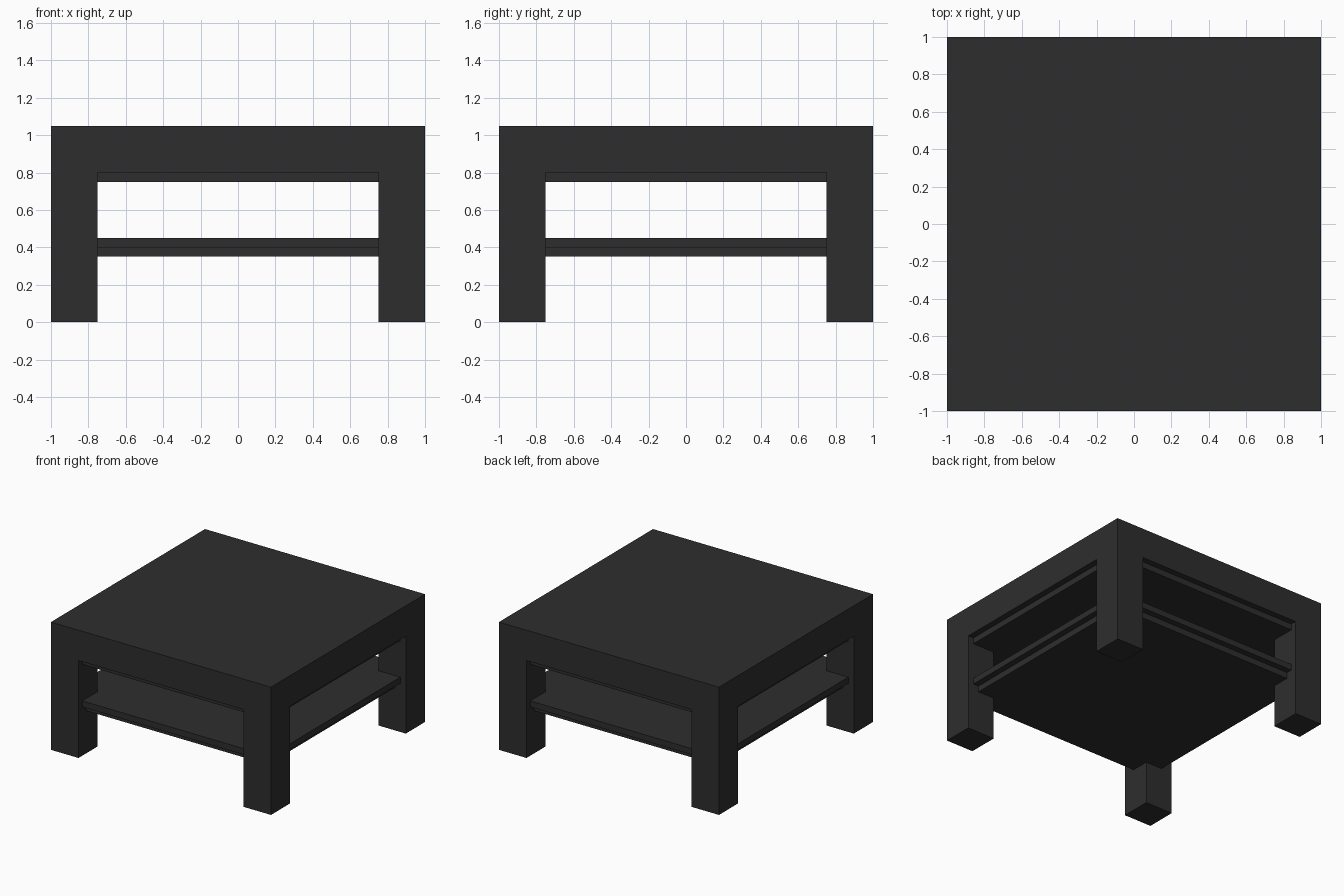
import bpy
import bmesh

if "Cube" in bpy.data.objects:
    bpy.data.objects.remove(bpy.data.objects["Cube"])

# One dark finish for the whole table
finish = bpy.data.materials.new("charcoal black")
finish.diffuse_color = (0.027, 0.027, 0.027, 1.0)
finish.use_nodes = True
finish.node_tree.nodes["Principled BSDF"].inputs["Base Color"].default_value = finish.diffuse_color


def box(name, x, y, z):
    """Box spanning the (min, max) ranges x, y and z."""
    bm = bmesh.new()
    bmesh.ops.create_cube(bm, size=1.0)
    for v in bm.verts:
        v.co = [lo + (c + 0.5) * (hi - lo) for c, (lo, hi) in zip(v.co, (x, y, z))]
    mesh = bpy.data.meshes.new(name)
    bm.to_mesh(mesh)
    bm.free()
    mesh.materials.append(finish)
    obj = bpy.data.objects.new(name, mesh)
    bpy.context.collection.objects.link(obj)
    return obj


def slab(name, half, z0, z1):
    return box(name, (-half, half), (-half, half), (z0, z1))


# Thick top with a recessed panel beneath it
slab("table_top", 1.0, 0.80, 1.05)
slab("top_under_panel", 0.95, 0.75, 0.80)

# Stepped lower shelf
slab("shelf", 0.95, 0.40, 0.45)
slab("shelf_under_panel", 0.90, 0.35, 0.40)

# Square corner legs, flush with the top
spans = {-1: (-1.0, -0.75), 1: (0.75, 1.0)}
for sx, side in ((-1, "left"), (1, "right")):
    for sy, end in ((-1, "front"), (1, "back")):
        box(f"{end}_{side}_leg", spans[sx], spans[sy], (0.0, 0.80))
